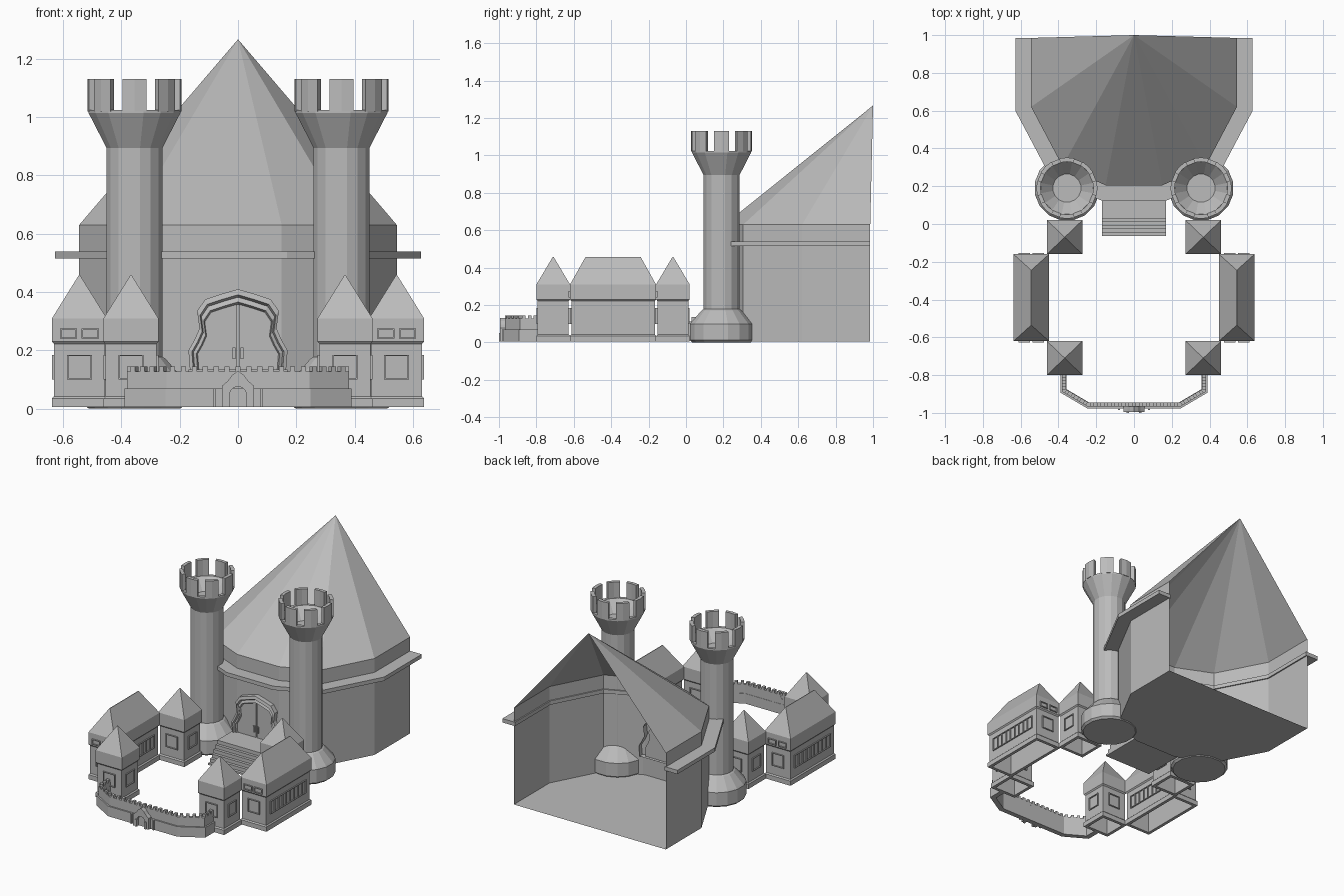
import bpy, math
from mathutils import Vector

if "Cube" in bpy.data.objects:
    bpy.data.objects.remove(bpy.data.objects["Cube"])

stone = bpy.data.materials.new("grey_stone")
stone.diffuse_color = (0.5, 0.5, 0.5, 1)
stone.use_nodes = True
stone.node_tree.nodes["Principled BSDF"].inputs["Base Color"].default_value = stone.diffuse_color


def mesh(name, verts, faces):
    me = bpy.data.meshes.new(name)
    me.from_pydata([tuple(v) for v in verts], [], faces)
    me.materials.append(stone)
    ob = bpy.data.objects.new(name, me)
    bpy.context.collection.objects.link(ob)
    return ob


def loft(name, rings, cap_start=False, cap_end=False):
    """Skin a list of closed rings with equal point counts."""
    n = len(rings[0])
    faces = []
    for r in range(len(rings) - 1):
        for i in range(n):
            j = (i + 1) % n
            faces.append((r * n + i, r * n + j, (r + 1) * n + j, (r + 1) * n + i))
    if cap_start:
        faces.append(tuple(reversed(range(n))))
    if cap_end:
        faces.append(tuple(range((len(rings) - 1) * n, len(rings) * n)))
    return mesh(name, [p for r in rings for p in r], faces)


def rect(cx, cy, hx, hy, z):
    return [(cx - hx, cy - hy, z), (cx + hx, cy - hy, z),
            (cx + hx, cy + hy, z), (cx - hx, cy + hy, z)]


def box(name, x0, x1, y0, y1, z0, z1):
    c = ((x0 + x1) / 2, (y0 + y1) / 2, (x1 - x0) / 2, (y1 - y0) / 2)
    return loft(name, [rect(*c, z0), rect(*c, z1)], True, True)


def strip(name, path, a, b, z0, z1):
    """Mitred wall along a path, between side offsets a and b."""
    pts = [Vector(p) for p in path]
    sides = []
    for i, p in enumerate(pts):
        ns = []
        if i > 0:
            d = (p - pts[i - 1]).normalized()
            ns.append(Vector((d.y, -d.x)))
        if i < len(pts) - 1:
            d = (pts[i + 1] - p).normalized()
            ns.append(Vector((d.y, -d.x)))
        m = sum(ns, Vector((0, 0))).normalized()
        m = m / m.dot(ns[0])
        sides.append((p + m * a, p + m * b))
    rings = [[(*s, z0), (*t, z0), (*t, z1), (*s, z1)] for s, t in sides]
    return loft(name, rings, True, True)


def mirror_path(half):
    return half + [(-x, y) for x, y in reversed(half)]


# Great hall: open-backed shell with floor, eave ledge and half-cone roof
plan = mirror_path([(-.545, .985), (-.545, .62), (-.378, .305), (-.15, .205)])
n = len(plan)
mesh("hall_walls", [(x, y, z) for z in (.005, .63) for x, y in plan],
     [(i, i + 1, n + i + 1, n + i) for i in range(n - 1)] + [tuple(reversed(range(n)))])
mesh("hall_roof", [(x, y, .63) for x, y in plan] + [(0, 1.0, 1.267)],
     [(i, i + 1, n) for i in range(n - 1)])
strip("hall_ledge", plan, -.008, .083, .515, .54)

# Entrance landing and stairs
box("landing", -.17, .17, .03, .21, .01, .135)
for i in range(5):
    box("stair_step", -.17, .17, -.063 + .0186 * i, .035, .01, .022 + .0225 * i)

# Wavy double door: frame ring and raised leaves
half = [(.165, .135), (.17, .2), (.15, .235), (.132, .275), (.14, .335),
        (.113, .375), (.055, .394), (0, .41)]
arch = half + [(-x, z) for x, z in reversed(half[:-1])]


def arch_ring(s, y):
    return [(x * s, y, .135 + (z - .135) * s) for x, z in arch]


loft("door_frame", [arch_ring(1, .24), arch_ring(1, .175), arch_ring(.93, .17),
                    arch_ring(.9, .185), arch_ring(.84, .178), arch_ring(.81, .192)])
for s in (-1, 1):
    leaf = [(s * x * .82, .135 + (z - .135) * .82) for x, z in half[:-1]]
    leaf += [(s * .005, .36), (s * .005, .135)]
    loft("door_leaf", [[(x, y, z) for x, z in leaf] for y in (.22, .19)], True, True)
    box("door_handle", s * .014 - .005, s * .014 + .005, .18, .195, .17, .21)
box("door_gap", -.006, .006, .198, .22, .135, .36)


# Round towers with flared battlements
def circle(cx, cy, r, z, n=16):
    return [(cx + r * math.cos(2 * math.pi * (i + .5) / n),
             cy + r * math.sin(2 * math.pi * (i + .5) / n), z) for i in range(n)]


def round_tower(cx, cy):
    prof = [(.16, 0), (.173, .012), (.173, .098), (.165, .108), (.108, .172), (.098, .178),
            (.098, .895), (.161, 1.015), (.161, 1.025), (.14, 1.025), (.075, .955)]
    loft("round_tower", [circle(cx, cy, r, z) for r, z in prof], True, True)
    for k in range(8):
        rings = []
        for d in (-14.5, 0, 14.5):
            a = math.radians(45 * k + d)
            c, s = math.cos(a), math.sin(a)
            rings.append([(cx + r * c, cy + r * s, z) for r, z in
                          ((.14, 1.02), (.162, 1.02), (.162, 1.13), (.14, 1.13))])
        loft("tower_merlon", rings, True, True)


# Houses: hollow base, plinth, jettied upper storey, hipped roof
def house(name, cx, cy, hx, hy, ridge):
    prof = [(-.02, .21), (-.02, 0.005), (0, 0.005), (0, .035), (-.007, .042), (-.007, .222),
            (0, .23), (0, .31)]
    rings = [rect(cx, cy, hx + d, hy + d, z) for d, z in prof]
    rings.append(rect(cx, cy, .002, ridge + .002, .458))
    loft(name, rings, True, True)


def window(axis, side, wall, c, half_w, z0, z1, panes=1):
    """Thin framed window on a wall plane facing +/- axis."""
    def bar(name, a, b, za, zb, t):
        lo, hi = sorted((wall - side * .002, wall + side * t))
        if axis == 'x':
            box(name, lo, hi, a, b, za, zb)
        else:
            box(name, a, b, lo, hi, za, zb)
    a, b, f = c - half_w, c + half_w, .005
    bar("window_sill", a, b, z0, z0 + f, .007)
    bar("window_head", a, b, z1 - f, z1, .007)
    for i in range(panes + 1):
        m = a + (b - a) * i / panes
        bar("window_post", m - f / 2, m + f / 2, z0, z1, .007)


for s in (-1, 1):
    round_tower(s * .355, .19)
    for cy in (-.07, -.71):
        cx = s * .367
        house("small_house", cx, cy, .094, .09, 0)
        for d in (-1, 1):
            window('x', d, cx + d * .087, cy, .04, .10, .185)
            window('y', d, cy + d * .083, cx, .04, .10, .185)
    cx = s * .544
    house("long_house", cx, -.39, .094, .23, .145)
    for d in (-1, 1):
        window('x', d, cx + d * .087, -.39, .18, .10, .185, 9)
        window('y', d, -.39 + d * .223, cx, .04, .10, .185)
        for e in (-1, 1):
            window('y', d, -.39 + d * .23, cx + e * .037, .027, .24, .275)

# Courtyard wall with battlements
court = mirror_path([(-.372, -.79), (-.372, -.882), (-.243, -.958)])
strip("wall_base", court, -.014, .018, .005, .07)
strip("wall_upper", court, -.012, .009, .07, .128)
for i in range(len(court) - 1):
    p, q = Vector(court[i]), Vector(court[i + 1])
    L = (q - p).length
    d = (q - p) / L
    count = max(2, round(L / .036))
    for k in range(count):
        m = p + d * L * (k + .5) / count
        strip("wall_merlon", [m - d * .009, m + d * .009], -.012, .009, .127, .145)

# Gatehouse: gabled front around an arched opening
outer = [(-.055, .005), (-.055, .078), (-.035, .095), (-.02, .115), (0, .13),
         (.02, .115), (.035, .095), (.055, .078), (.055, .005)]
inner = [(-.03, .005), (-.03, .05), (-.024, .064), (-.013, .073), (0, .077),
         (.013, .073), (.024, .064), (.03, .05), (.03, .005)]
loft("gatehouse", [[(x, y, z) for y, pts in ((-.995, outer), (-.945, outer),
     (-.945, inner), (-.995, inner)) for x, z in [pts[i]]] for i in range(9)], True, True)
for s in (-1, 1):
    box("gate_pillar", s * .08 - .005, s * .08 + .005, -.985, -.95, .005, .07)
    box("gate_post", s * .033 - .006, s * .033 + .006, -1.0, -.99, .005, .05)
